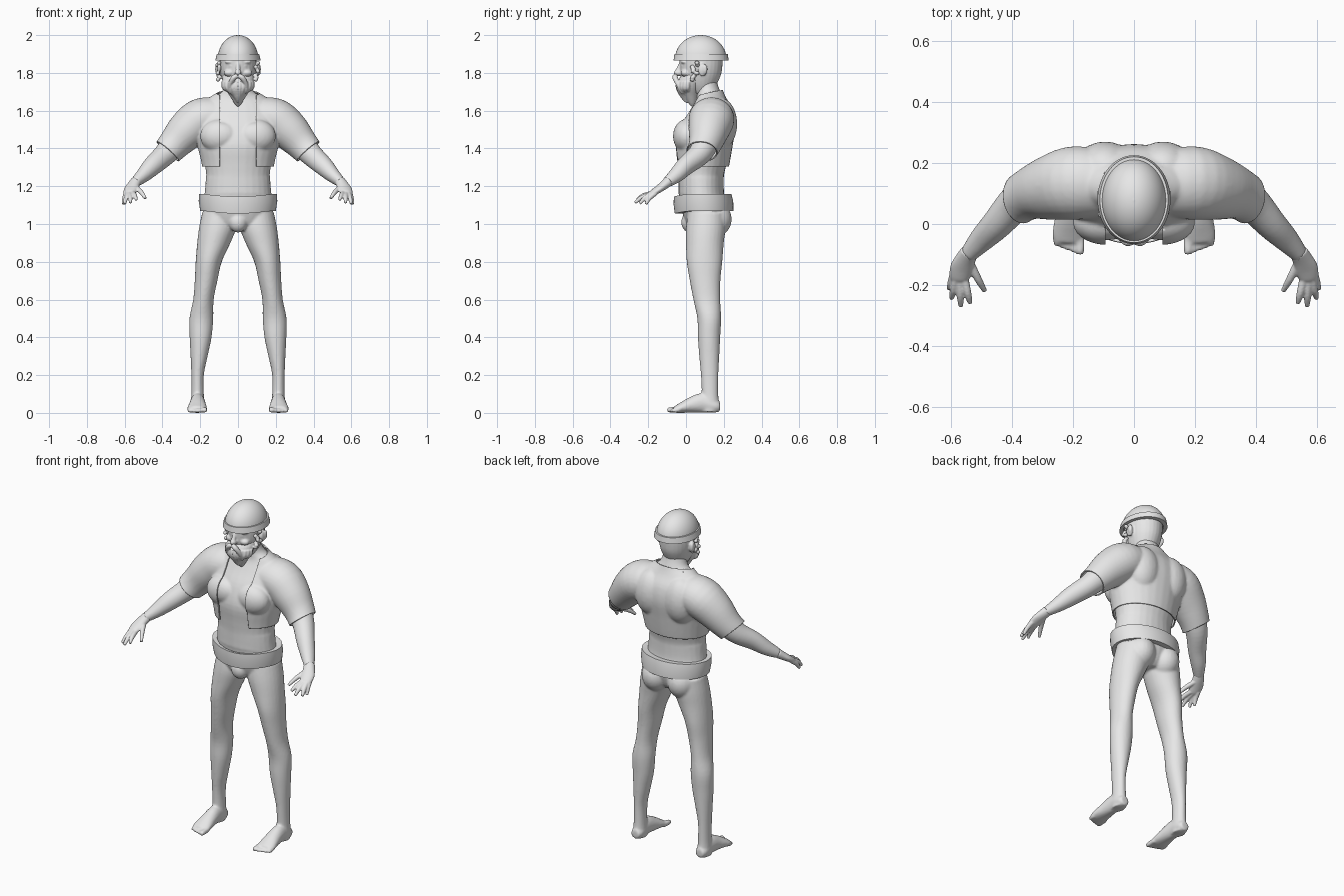
import bpy, bmesh, math, random
from mathutils import Vector, Matrix

cube = bpy.data.objects.get("Cube")
if cube:
    bpy.data.objects.remove(cube, do_unlink=True)

random.seed(4)
grey = bpy.data.materials.new("plain_grey")
grey.use_nodes = True
grey.diffuse_color = (0.8, 0.8, 0.8, 1)
grey.node_tree.nodes["Principled BSDF"].inputs["Base Color"].default_value = (0.8, 0.8, 0.8, 1)


def spline(points, steps=4):
    """Catmull-Rom through rows of numbers."""
    rows = []
    for i in range(len(points) - 1):
        a, b, c, d = (points[max(0, min(len(points) - 1, i + k))] for k in (-1, 0, 1, 2))
        for s in range(steps):
            t = s / steps
            rows.append([0.5 * (2 * q + (r - p) * t + (2 * p - 5 * q + 4 * r - w) * t * t
                                + (3 * q - p - 3 * r + w) * t ** 3) for p, q, r, w in zip(a, b, c, d)])
    return rows + [list(points[-1])]


def loft(bm, points, ref=None, grow=0.0, side=1, n=28):
    """Tube of (x, y, z, ru, rv) rings; level rings when ref is None."""
    rows, rings = spline(points), []
    for i, (x, y, z, ru, rv) in enumerate(rows):
        u, v = Vector((1, 0, 0)), Vector((0, 1, 0))
        if ref:
            t = (Vector(rows[min(i + 1, len(rows) - 1)][:3]) - Vector(rows[max(i - 1, 0)][:3])).normalized()
            u = Vector(ref)
            u = (u - t * u.dot(t)).normalized()
            v = t.cross(u)
        ring = []
        for k in range(n):
            a = math.tau * k / n
            p = Vector((x, y, z)) + u * (max(ru, .002) + grow) * math.cos(a) + v * (max(rv, .002) + grow) * math.sin(a)
            p.x *= side
            ring.append(bm.verts.new(p))
        rings.append(ring)
    for lo, hi in zip(rings, rings[1:]):
        for k in range(n):
            bm.faces.new((lo[k], lo[(k + 1) % n], hi[(k + 1) % n], hi[k]))
    bm.faces.new(rings[0][::-1])
    bm.faces.new(rings[-1])


def ball(bm, centre, radii, side=1, grow=0.0):
    c = Vector((centre[0] * side, centre[1], centre[2]))
    size = [r + grow for r in radii]
    bmesh.ops.create_uvsphere(bm, u_segments=24, v_segments=16, radius=1,
                              matrix=Matrix.Translation(c) @ Matrix.Diagonal((*size, 1)))


def finish(name, bm, voxel=0.0, smooth=3):
    bmesh.ops.recalc_face_normals(bm, faces=bm.faces[:])
    mesh = bpy.data.meshes.new(name)
    bm.to_mesh(mesh)
    bm.free()
    mesh.materials.append(grey)
    for p in mesh.polygons:
        p.use_smooth = True
    mesh.set_sharp_from_angle(angle=math.radians(40))
    obj = bpy.data.objects.new(name, mesh)
    bpy.context.collection.objects.link(obj)
    if voxel:
        rm = obj.modifiers.new("blend", "REMESH")
        rm.mode, rm.voxel_size, rm.use_smooth_shade = "VOXEL", voxel, True
        sm = obj.modifiers.new("soften", "SMOOTH")
        sm.factor, sm.iterations = 0.5, smooth
    return obj


def trunk(bm, grow=0.0):
    """Chest, shoulders and arms, shared by the body and the vest."""
    loft(bm, [(0, .08, 1.16, .175, .12), (0, .08, 1.25, .168, .12), (0, .085, 1.32, .177, .13),
              (0, .09, 1.42, .2, .142), (0, .112, 1.52, .22, .135), (0, .13, 1.6, .2, .105),
              (0, .128, 1.66, .145, .072), (0, .118, 1.7, .085, .064), (0, .105, 1.75, .066, .06),
              (0, .1, 1.8, .06, .06)], grow=grow)
    for s in (1, -1):
        loft(bm, [(.08, .13, 1.57, .09, .08), (.19, .135, 1.555, .105, .097), (.27, .12, 1.495, .092, .09),
                  (.34, .1, 1.42, .07, .07), (.39, .067, 1.365, .06, .06), (.45, 0, 1.31, .05, .052),
                  (.5, -.05, 1.26, .042, .04), (.545, -.1, 1.22, .029, .026)], (0, 1, 0), grow, s)
        ball(bm, (.09, .005, 1.465), (.095, .058, .075), s, grow)
        ball(bm, (.095, .185, 1.53), (.085, .07, .12), s, grow)


# Body with legs and feet
bm = bmesh.new()
trunk(bm)
loft(bm, [(0, .1, .965, .07, .07), (0, .1, 1.0, .15, .1), (0, .098, 1.08, .188, .122),
          (0, .082, 1.16, .177, .12), (0, .08, 1.25, .17, .12)])
ball(bm, (0, .02, 1.01), (.05, .045, .055))
for s in (1, -1):
    loft(bm, [(.1, .11, 1.06, .09, .1), (.108, .105, .98, .098, .105), (.128, .1, .9, .088, .1),
              (.155, .098, .8, .069, .094), (.169, .101, .7, .06, .081), (.183, .11, .6, .054, .071),
              (.194, .123, .5, .063, .063), (.198, .122, .4, .058, .059), (.206, .123, .3, .045, .053),
              (.214, .125, .2, .033, .046), (.214, .127, .1, .033, .044), (.214, .125, .05, .036, .05),
              (.214, .125, .005, .033, .048)], side=s)
    ball(bm, (.085, .15, 1.025), (.083, .092, .095), s)
    loft(bm, [(.214, .18, .034, .025, .025), (.214, .15, .036, .036, .036), (.214, .09, .052, .038, .052),
              (.214, .03, .042, .044, .042), (.216, -.03, .025, .052, .026), (.216, -.06, .017, .047, .017)],
         (1, 0, 0), side=s)
    for k in range(5):
        x, r = .177 + .0195 * k, .015 if k == 0 else .0115
        tip = -.1 + .007 * k
        loft(bm, [(x, -.035, r + .004, r, r), (x, tip + .02, r + .001, r, r), (x, tip, r, r * .75, r * .75)],
             (1, 0, 0), side=s, n=12)
finish("body", bm, .007)

# Hands
digits = [((.591, -.16, 1.165), (.608, -.213, 1.105)), ((.584, -.175, 1.163), (.6, -.245, 1.108)),
          ((.572, -.182, 1.16), (.569, -.27, 1.113)), ((.557, -.18, 1.163), (.538, -.26, 1.128)),
          ((.54, -.125, 1.195), (.49, -.22, 1.135))]
for s, label in ((1, "left"), (-1, "right")):
    bm = bmesh.new()
    loft(bm, [(.54, -.092, 1.226, .03, .027), (.553, -.115, 1.207, .033, .024), (.566, -.145, 1.185, .038, .02),
              (.574, -.175, 1.165, .033, .017), (.575, -.188, 1.158, .026, .012)], (1, .3, 0), side=s)
    for base, tip in digits:
        a, b = Vector(base), Vector(tip)
        bend = a.lerp(b, .55) + Vector((0, -.003, .006))
        loft(bm, [(*a, .014, .014), (*bend, .0125, .0125), (*b, .008, .008)], (1, .3, 0), side=s, n=12)
    finish(label + "_hand", bm, .004, 2)

# Open vest: an enlarged trunk, trimmed at hem, sleeves, front and neck
bm = bmesh.new()
trunk(bm, .009)
form = finish("vest_form", bm, .009, 3)
shell = bpy.data.meshes.new_from_object(form.evaluated_get(bpy.context.evaluated_depsgraph_get()))
bpy.data.objects.remove(form, do_unlink=True)
bm = bmesh.new()
bm.from_mesh(shell)


def trim(point, normal, cut=True):
    bmesh.ops.bisect_plane(bm, geom=bm.verts[:] + bm.edges[:] + bm.faces[:], plane_co=point,
                           plane_no=normal, clear_outer=cut)


trim((0, 0, 1.305), (0, 0, -1))
trim((0, .1, 1.685), (0, -.25, 1))
for s in (1, -1):
    trim((.372 * s, .095, 1.385), (.66 * s, -.1, -.75))
    trim((.094 * s, 0, 0), (s, 0, 0), False)
front = [f for f in bm.faces if abs(f.calc_center_median().x) < .094 and f.calc_center_median().y < .115]
bmesh.ops.delete(bm, geom=front, context="FACES")
vest = finish("vest", bm)
cloth = vest.modifiers.new("cloth", "SOLIDIFY")
cloth.thickness, cloth.offset = .007, 1


def band(name, profile, sag=0.0, n=64):
    """Closed oval ring from a (z, rx, ry, cy) cross-section, dipping at the front."""
    bm = bmesh.new()
    rings = []
    for k in range(n):
        a = math.tau * k / n
        dip = sag * max(0, -math.sin(a)) ** 3
        rings.append([bm.verts.new((rx * math.cos(a), cy + ry * math.sin(a), z - dip)) for z, rx, ry, cy in profile])
    m = len(profile)
    for k in range(n):
        p, q = rings[k], rings[(k + 1) % n]
        for j in range(m):
            bm.faces.new((p[j], q[j], q[(j + 1) % m], p[(j + 1) % m]))
    return finish(name, bm)


# Belt and cap
band("belt", [(1.155, .175, .122, .08), (1.16, .207, .152, .088), (1.12, .208, .158, .092),
              (1.07, .2, .155, .096), (1.07, .18, .12, .095)], .015)
band("cap_brim", [(1.9, .1, .128, .08), (1.9, .112, .141, .08), (1.866, .12, .146, .08), (1.866, .1, .12, .08)])
bm = bmesh.new()
loft(bm, [(0, .078, 1.875 + .125 * math.sin(a), .107 * math.cos(a), .136 * math.cos(a))
          for a in (math.radians(d) for d in range(0, 91, 10))], n=40)
finish("cap", bm)

# Head with nose, brows, cheeks, eyes and ears
bm = bmesh.new()
loft(bm, [(0, .085, 1.69, .05, .05), (0, .075, 1.735, .073, .085), (0, .078, 1.79, .09, .107),
          (0, .08, 1.84, .097, .113), (0, .08, 1.9, .097, .115)])
ball(bm, (0, -.043, 1.8), (.018, .022, .017))
loft(bm, [(0, -.025, 1.855, .01, .01), (0, -.04, 1.82, .012, .012), (0, -.048, 1.8, .014, .014)], (1, 0, 0), n=12)
for s in (1, -1):
    ball(bm, (.037, -.008, 1.858), (.034, .02, .01), s)
    ball(bm, (.045, -.003, 1.8), (.03, .025, .02), s)
    ball(bm, (.034, -.014, 1.836), (.014, .012, .009), s)
    ball(bm, (.104, .088, 1.815), (.012, .024, .034), s)
    ball(bm, (.113, .1, 1.82), (.008, .014, .026), s)
finish("head", bm, .005, 2)

# Beard, moustache and side curls
bm = bmesh.new()
loft(bm, [(0, .045, 1.795, .078, .06), (0, .028, 1.76, .083, .07), (0, .022, 1.72, .07, .06),
          (0, .026, 1.68, .045, .04), (0, .032, 1.64, .02, .02), (0, .035, 1.622, .006, .006)])
for s in (1, -1):
    loft(bm, [(.003, -.055, 1.785, .012, .012), (.022, -.058, 1.775, .015, .014), (.04, -.045, 1.745, .012, .012),
              (.046, -.03, 1.71, .007, .007), (.042, -.02, 1.69, .003, .003)], (0, 1, 0), side=s, n=12)
    for k in range(6):
        a = .12 + .24 * k
        x, y = math.sin(a), -math.cos(a)
        loft(bm, [(.08 * x, .03 + .07 * y, 1.755, .011, .011), (.075 * x, .025 + .068 * y, 1.72, .012, .012),
                  (.04 * x, .026 + .045 * y, 1.67 + .006 * k, .008, .008),
                  (.022 * x, .03 + .025 * y, 1.64 + .008 * k, .003, .003)], (1, 0, 0), side=s, n=10)
    for k in range(9):
        ball(bm, (.09 + random.uniform(0, .02), .03 + random.uniform(0, .035), 1.765 + .011 * k),
             (.011, .013, .011), s)
finish("beard_and_curls", bm, .004, 1)
